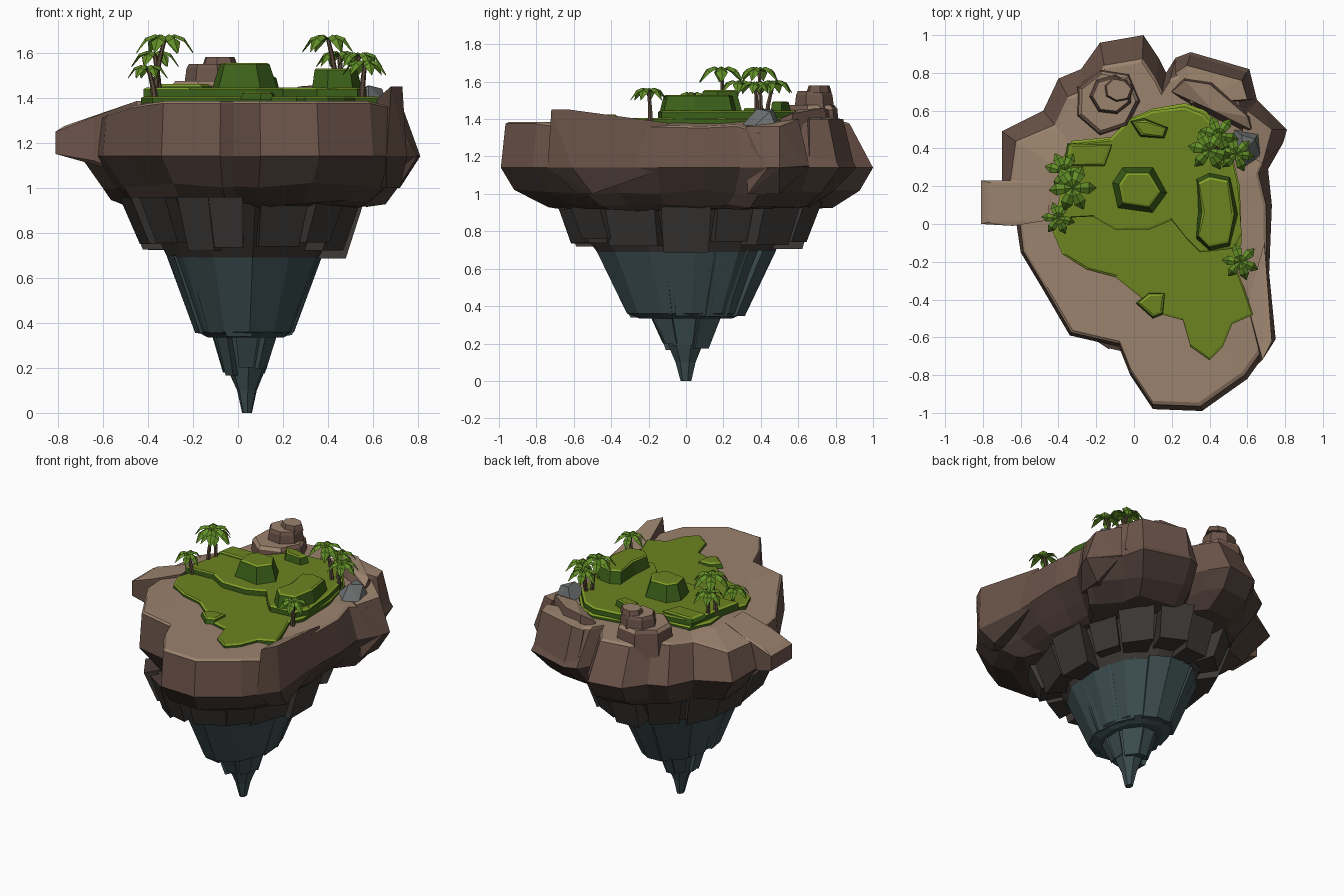
import bpy, bmesh, math, random
from mathutils import Vector

if "Cube" in bpy.data.objects:
    bpy.data.objects.remove(bpy.data.objects["Cube"])
random.seed(7)
U = random.uniform

COL = dict(tan=(.33, .225, .155), brown=(.15, .09, .068), umber=(.07, .045, .037),
           slate=(.045, .04, .037), teal=(.045, .075, .08), grass=(.15, .23, .015),
           grass_side=(.045, .12, .01), grass_edge=(.22, .34, .02), leaf=(.12, .27, .02),
           trunk=(.11, .07, .045), grey=(.15, .16, .16))
NAMES = list(COL)
MATS = []
for k, c in COL.items():
    m = bpy.data.materials.new(k)
    m.diffuse_color = (*c, 1)
    m.use_nodes = True
    m.node_tree.nodes["Principled BSDF"].inputs["Base Color"].default_value = m.diffuse_color
    MATS.append(m)


def rock_colour(f):
    z = f.calc_center_median().z
    if f.normal.z > .6 and z > 1.2:
        return 'tan'
    return 'brown' if z > 1.1 else 'umber' if z > .9 else 'slate' if z > .68 else 'teal'


def finish(name, bm, colour=rock_colour):
    bmesh.ops.recalc_face_normals(bm, faces=bm.faces[:])
    bm.normal_update()
    for f in bm.faces:
        f.material_index = NAMES.index(colour(f) if callable(colour) else colour)
    me = bpy.data.meshes.new(name)
    bm.to_mesh(me)
    bm.free()
    for m in MATS:
        me.materials.append(m)
    ob = bpy.data.objects.new(name, me)
    bpy.context.collection.objects.link(ob)
    return ob


def loft(name, rings, colour=rock_colour):
    bm = bmesh.new()
    vs = [[bm.verts.new(p) for p in r] for r in rings]
    n = len(vs[0])
    for a, b in zip(vs, vs[1:]):
        for i in range(n):
            bm.faces.new((a[i], a[(i + 1) % n], b[(i + 1) % n], b[i]))
    bm.faces.new(vs[0][::-1])
    bm.faces.new(vs[-1])
    return finish(name, bm, colour)


def hull(name, pts, colour=rock_colour):
    bm = bmesh.new()
    vs = [bm.verts.new(p) for p in pts]
    bmesh.ops.convex_hull(bm, input=vs)
    bmesh.ops.delete(bm, geom=[v for v in bm.verts if not v.link_faces], context='VERTS')
    bmesh.ops.dissolve_limit(bm, angle_limit=.05, verts=bm.verts[:], edges=bm.edges[:])
    return finish(name, bm, colour)


def ellipse(cx, cy, rx, ry, z, n, rot=0, jit=0):
    out = []
    for i in range(n):
        a, s = rot + math.tau * i / n, 1 + U(-jit, jit)
        out.append((cx + rx * s * math.cos(a), cy + ry * s * math.sin(a), z))
    return out


# Upper cliff slab: traced outline, widest at mid height, undercut below
OUT = [(.05, 1), (.13, .88), (.17, .8), (.22, .88), (.3, .91), (.61, .82), (.65, .66), (.81, .5),
       (.79, .43), (.71, .29), (.73, .1), (.72, -.15), (.71, -.4), (.75, -.61), (.6, -.82), (.36, -.99),
       (.1, -.98), (-.02, -.8), (-.08, -.65), (-.34, -.59), (-.48, -.35), (-.6, -.15), (-.63, .05),
       (-.7, .23), (-.7, .49), (-.48, .6), (-.4, .77), (-.28, .82), (-.18, .96)]
OUT = OUT[::-1]


def slab_ring(fn):
    return [fn(x, y) for x, y in OUT]


def drop(x):
    return .07 * min(1, max(0, (-x - .42) / .22)) + .06 * max(0, (x - .68) / .13)


def top_scale(y):
    return .975 if y < 0 else .975 - .1 * min(1, y / .6)


def low(s, sy, z):
    def fn(x, y):
        k = 1 + U(-.045, .045)
        return (.03 + (x - .03) * s * k, y * sy * k, z + U(-.012, .012))
    return fn


loft('cliff_slab', [
    slab_ring(low(.72, .66, .92)), slab_ring(low(.79, .77, .935)), slab_ring(low(.89, .9, 1.01)),
    slab_ring(lambda x, y: (x, y, 1.14)),
    slab_ring(lambda x, y: (x * top_scale(y), y * top_scale(y), 1.375 - drop(x))),
    slab_ring(lambda x, y: (x * (top_scale(y) - .02), y * (top_scale(y) - .02), 1.385 - drop(x))),
    slab_ring(lambda x, y: (.04 + (x - .04) * .66, y * .66, 1.385))])

# Tapering core and tip
CX = .03
loft('lower_core', [ellipse(CX, 0, rx, ry, z, 12, .1, .03) for rx, ry, z in
                    [(.17, .25, .335), (.215, .31, .36), (.34, .47, .69), (.48, .66, .95)]])
loft('tip', [ellipse(.04, 0, rx, ry, z, 7, .3, .04) for rx, ry, z in
             [(.022, .03, 0), (.045, .055, .1), (.09, .1, .2), (.13, .17, .36)]])

# Tiers of hanging rock columns around the core
TIERS = [(15, .96, .71, .55, .74, .46, .655, .05), (11, .7, .345, .355, .49, .225, .32, .012),
         (8, .36, .19, .155, .215, .1, .135, .05)]
for t, (n, z1, z0, ax, ay, bx, by, jz) in enumerate(TIERS):
    for i in range(n):
        a = math.tau * (i + U(-.2, .2)) / n
        w = math.pi / n * U(.65, 1.1)
        s, zb = U(.93, 1.05), z0 + U(-jz * .5, jz)
        pts = []
        for rx, ry, z, k in [(ax, ay, z1, 1), (ax, ay, z1, .6), (bx, by, zb, 1), (bx, by, zb, .6)]:
            for d in (-w, w):
                pts.append((CX + rx * k * s * math.cos(a + d), ry * k * s * math.sin(a + d), z))
        hull(f'column_{t}_{i}', pts)

# Rim blocks: side outcrop, front right wedge, right overhang, back right ledges
hull('side_outcrop', [(-.81, y, z) for y in (0, .23) for z in (1.15, 1.25)] + [(-.77, .01, 1.275), (-.77, .22, 1.275)]
     + [(-.64, y, z) for y in (-.01, .23) for z in (1.12, 1.315)]
     + [(-.45, y, z) for y in (.02, .22) for z in (1.05, 1.385)])
hull('front_wedge', [(.75, -.61, 1.14), (.73, -.62, 1.45), (.68, -.72, 1.45), (.66, -.74, 1.14),
                     (.65, -.6, 1.4), (.68, -.4, 1.41), (.6, -.42, 1.38), (.71, -.38, 1.14),
                     (.69, -.1, 1.38), (.7, -.1, 1.14), (.66, -.58, 1.0), (.72, -.5, 1.0), (.6, -.5, 1.0)])
hull('right_overhang', [(.81, .5, 1.14), (.79, .43, 1.13), (.73, .5, 1.36), (.68, .32, 1.36), (.6, .6, 1.4),
                        (.65, .66, 1.15), (.71, .33, 1.0), (.72, .5, 1.0), (.55, .4, 1.0), (.55, .4, 1.38)])
hull('back_ledge_outer', [(.22, .8, 1.37), (.28, .84, 1.4), (.57, .76, 1.4), (.6, .66, 1.4), (.3, .64, 1.42),
                          (.22, .86, 1.2), (.3, .9, 1.15), (.6, .81, 1.15), (.63, .66, 1.2), (.3, .6, 1.3)])
hull('back_ledge_inner', [(.2, .7, 1.4), (.27, .76, 1.45), (.4, .74, 1.46), (.6, .57, 1.43), (.62, .5, 1.4),
                          (.42, .6, 1.45), (.19, .7, 1.3), (.26, .79, 1.3), (.44, .76, 1.3), (.64, .56, 1.3),
                          (.5, .48, 1.3)])


def stone(name, cx, cy, rx, ry, z0, z1, n=7, rot=0., taper=.85, colour=rock_colour):
    lo = ellipse(cx, cy, rx, ry, z0, n, rot, .07)
    up = [(cx + (x - cx) * taper, cy + (y - cy) * taper, z1 - .02) for x, y, z in lo]
    cap = [(cx + (x - cx) * taper * .9, cy + (y - cy) * taper * .9, z1) for x, y, z in lo]
    loft(name, [lo, up, cap], colour)


# Stacked rocks at the back and a grey boulder
for i, (x, y, rx, ry, z0, z1) in enumerate([
        (-.14, .65, .18, .18, 1.3, 1.475), (-.12, .68, .12, .11, 1.46, 1.55), (-.085, .71, .08, .07, 1.54, 1.58)]):
    stone(f'back_rock_{i}', x, y, rx, ry, z0, z1, 7, i * .5, .92)
hull('grey_boulder', [(.5, .36, 1.38), (.53, .5, 1.37), (.66, .48, 1.36), (.67, .36, 1.36), (.58, .3, 1.37),
                      (.58, .38, 1.455), (.57, .47, 1.45), (.64, .45, 1.44)], 'grey')


# Grass layers with dark sides and a bright bevelled edge
def grass(name, pts, z0, z1, flare=0.):
    cx = sum(p[0] for p in pts) / len(pts)
    cy = sum(p[1] for p in pts) / len(pts)

    def ring(d, z):
        out = []
        for x, y in pts:
            v = Vector((x - cx, y - cy))
            v *= max(.2, 1 + d / v.length)
            out.append((cx + v.x, cy + v.y, z))
        return out

    def colour(f):
        z = f.calc_center_median().z
        return 'grass_side' if z < z1 - .006 else 'grass_edge' if z < z1 - .001 else 'grass'
    loft(name, [ring(flare, z0), ring(0, z1 - .007), ring(-.013, z1)], colour)


grass('lower_lawn', [(-.33, .44), (-.12, .46), (-.02, .56), (.1, .61), (.27, .64), (.38, .6), (.5, .45),
      (.56, .2), (.57, -.1), (.53, -.2), (.58, -.33), (.63, -.48), (.52, -.53), (.47, -.65), (.4, -.72),
      (.3, -.65), (.26, -.51), (.15, -.48), (0, -.36), (-.1, -.28), (-.25, -.24), (-.38, -.16), (-.43, -.04),
      (-.38, .1), (-.4, .3)], 1.36, 1.406)
grass('upper_lawn', [(-.34, .42), (-.13, .45), (-.03, .55), (.1, .6), (.27, .62), (.37, .58), (.5, .43),
      (.55, .2), (.57, -.05), (.53, -.13), (.35, -.15), (.28, -.08), (.2, .02), (.08, -.03), (-.1, -.03),
      (-.22, .04), (-.42, .03), (-.38, .2)], 1.39, 1.445)
grass('centre_mound', [(-.08, .21), (-.06, .11), (.08, .09), (.14, .17), (.08, .27), (-.04, .27)],
      1.43, 1.555, .04)
grass('right_mound', [(.34, .22), (.36, .06), (.34, -.06), (.4, -.12), (.5, -.1), (.53, .05), (.5, .23), (.4, .25)],
      1.42, 1.53, .025)
grass('back_mound', [(-.01, .54), (.04, .47), (.15, .46), (.17, .51), (.06, .55)], 1.43, 1.495, .015)
grass('left_step', [(-.34, .42), (-.36, .31), (-.16, .31), (-.12, .42)], 1.43, 1.46, .015)
grass('front_mound', [(.02, -.42), (.08, -.37), (.16, -.37), (.15, -.47), (.1, -.49)], 1.39, 1.425, .01)


# Palm trees: bent tapering trunk and drooping folded fronds
def palm(i, bx, by, hx, hy, hz, size):
    rings = []
    for k in range(5):
        t = k / 4
        b = t * t
        rings.append(ellipse(bx + (hx - bx) * b, by + (hy - by) * b, .016 - .007 * t, .016 - .007 * t,
                             1.37 + (hz - 1.37) * t, 6))
    loft(f'palm_trunk_{i}', rings, 'trunk')
    bm = bmesh.new()
    for j in range(6):
        a = math.tau * j / 6 + i + U(-.2, .2)
        d, s = Vector((math.cos(a), math.sin(a), 0)), Vector((-math.sin(a), math.cos(a), 0))
        up, prev = Vector((0, 0, 1)), None
        for r, z, w in [(0, 0, .06), (.35, .15, .2), (.72, .02, .27), (1.05, -.5, .02)]:
            c = Vector((hx, hy, hz)) + (d * r + up * z) * size
            row = [bm.verts.new(c + o * size) for o in
                   (s * w - up * w * .45, up * .03, -s * w - up * w * .45, -up * .04)]
            if prev:
                for q in range(4):
                    bm.faces.new((prev[q], prev[(q + 1) % 4], row[(q + 1) % 4], row[q]))
            else:
                bm.faces.new(row)
            prev = row
        bm.faces.new(prev[::-1])
    finish(f'palm_fronds_{i}', bm, 'leaf')


for i, p in enumerate([(-.37, .2, -.325, .19, 1.66, .12), (-.35, .26, -.37, .28, 1.59, .1),
                       (-.37, .03, -.4, .03, 1.53, .085), (.44, .4, .4, .39, 1.66, .11),
                       (.46, .43, .45, .47, 1.59, .1), (.5, .38, .54, .37, 1.585, .095),
                       (.55, -.19, .565, -.2, 1.55, .095)]):
    palm(i, *p)
